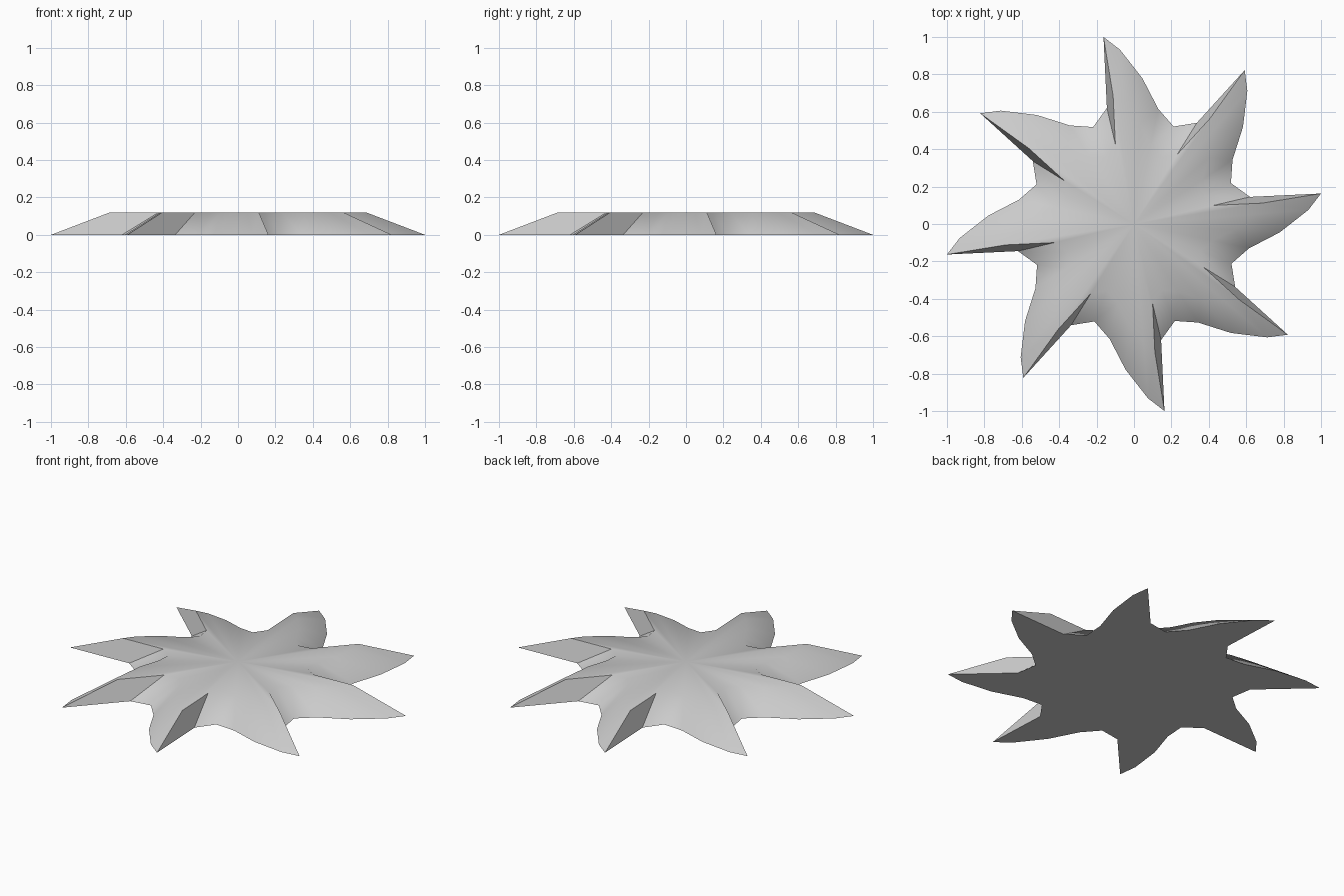
import bpy, bmesh, math

if "Cube" in bpy.data.objects:
    bpy.data.objects.remove(bpy.data.objects["Cube"])

POINTS = 8
HEIGHT = 0.12
TOP_SCALE = 0.685
# one blade of the outline, clockwise from its tip
BLADE = [(-0.163, 1.0), (-0.075, 0.932), (0.045, 0.779),
         (0.13, 0.615), (0.212, 0.521), (0.336, 0.541)]

bm = bmesh.new()


def ring(scale, z):
    verts = []
    for k in range(POINTS):
        a = -k * 2 * math.pi / POINTS
        c, s = math.cos(a) * scale, math.sin(a) * scale
        verts += [bm.verts.new((x * c - y * s, x * s + y * c, z)) for x, y in BLADE]
    return verts


# base outline, smaller top outline and the two centres
base = ring(1.0, 0.0)
top = ring(TOP_SCALE, HEIGHT)
base_mid = bm.verts.new((0, 0, 0))
top_mid = bm.verts.new((0, 0, HEIGHT))

# sloped sides, fanned top and bottom
n = len(base)
for i in range(n):
    j = (i + 1) % n
    bm.faces.new((base[j], base[i], top[i], top[j]))
    bm.faces.new((top[j], top[i], top_mid))
    bm.faces.new((base[i], base[j], base_mid))
bmesh.ops.recalc_face_normals(bm, faces=bm.faces)

mesh = bpy.data.meshes.new("star_plate")
bm.to_mesh(mesh)
bm.free()
star = bpy.data.objects.new("star_plate", mesh)
bpy.context.collection.objects.link(star)

# soft shading along shallow edges, crisp at steep ones
bpy.context.view_layer.objects.active = star
star.select_set(True)
bpy.ops.object.shade_smooth_by_angle(angle=math.radians(40))
